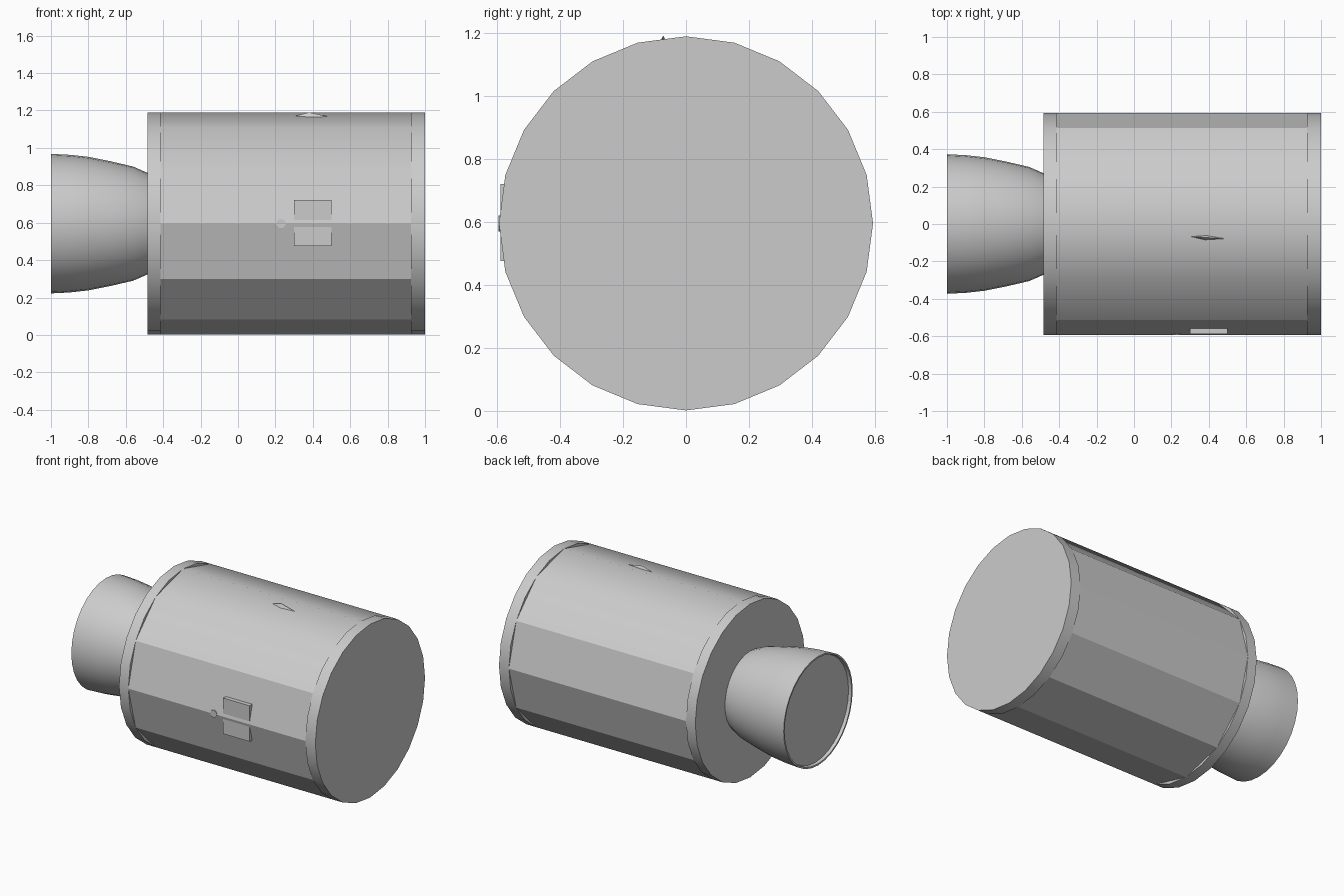
import bpy, bmesh, math

if "Cube" in bpy.data.objects:
    bpy.data.objects.remove(bpy.data.objects["Cube"])

CZ = 0.595   # height of the main axis
R = 0.593    # drum radius

grey = bpy.data.materials.new("light grey")
grey.diffuse_color = (0.6, 0.6, 0.6, 1)
grey.use_nodes = True
grey.node_tree.nodes["Principled BSDF"].inputs["Base Color"].default_value = grey.diffuse_color


def finish(name, bm, angle=None):
    bmesh.ops.recalc_face_normals(bm, faces=bm.faces)
    me = bpy.data.meshes.new(name)
    bm.to_mesh(me)
    bm.free()
    ob = bpy.data.objects.new(name, me)
    bpy.context.collection.objects.link(ob)
    me.materials.append(grey)
    if angle is not None:
        bpy.ops.object.select_all(action='DESELECT')
        ob.select_set(True)
        bpy.context.view_layer.objects.active = ob
        bpy.ops.object.shade_smooth_by_angle(angle=math.radians(angle))
    return ob


def lathe(name, profile, sides, angle=None):
    """Turn (x, radius) points around the x axis and cap both ends."""
    bm = bmesh.new()
    rings = []
    for x, r in profile:
        ring = []
        for i in range(sides):
            a = 2 * math.pi * i / sides
            ring.append(bm.verts.new((x, r * math.cos(a), CZ + r * math.sin(a))))
        rings.append(ring)
    for lo, hi in zip(rings, rings[1:]):
        for i in range(sides):
            j = (i + 1) % sides
            bm.faces.new((lo[i], lo[j], hi[j], hi[i]))
    bm.faces.new(rings[0])
    bm.faces.new(rings[-1])
    return finish(name, bm, angle)


# Finer end rings on both ends of the drum
lathe("nozzle_end_ring", [(-0.485, R), (-0.415, R)], 24, 30)
lathe("front_end_ring", [(0.925, R), (1.0, R)], 24, 30)

# Twelve-sided drum: flat panels, the top four panels smoothed together
drum = lathe("drum", [(-0.415, R), (0.925, R)], 12)
for p in drum.data.polygons:
    p.use_smooth = p.center.z > CZ + 0.3 and abs(p.normal.x) < 0.5
for e in drum.data.edges:
    a, b = (drum.data.vertices[i].co for i in e.vertices)
    e.use_edge_sharp = abs(a.x - b.x) < 0.1 or (a.z + b.z) / 2 < CZ + 0.32

# Bell nozzle with a thin rim and a slightly recessed closing disc
lathe("nozzle", [(-0.98, 0.357), (-1.0, 0.362), (-1.0, 0.373), (-0.9, 0.368), (-0.8, 0.357),
                 (-0.68, 0.333), (-0.56, 0.305), (-0.485, 0.272)], 32, 30)

# Front plate, half sunk so the drum edge splits it in two
bm = bmesh.new()
bmesh.ops.create_cube(bm, size=1)
for v in bm.verts:
    v.co = (0.4 + v.co.x * 0.2, -0.571 + v.co.y * 0.034, 0.5975 + v.co.z * 0.245)
finish("front_plate", bm)

# Small round stud beside the plate
bm = bmesh.new()
bmesh.ops.create_cone(bm, cap_ends=True, segments=10, radius1=0.025, radius2=0.025, depth=0.03)
for v in bm.verts:
    v.co = (0.23 + v.co.x, -0.579 + v.co.z, CZ + v.co.y)
finish("stud", bm)

# Thin fin barely breaking through the top
bm = bmesh.new()
base = [bm.verts.new(c) for c in ((0.285, -0.066, 1.165), (0.38, -0.085, 1.165),
                                  (0.495, -0.079, 1.165), (0.39, -0.058, 1.165))]
peak = bm.verts.new((0.38, -0.072, 1.19))
bm.faces.new(base)
for i in range(4):
    bm.faces.new((base[i], base[(i + 1) % 4], peak))
finish("top_fin", bm)
